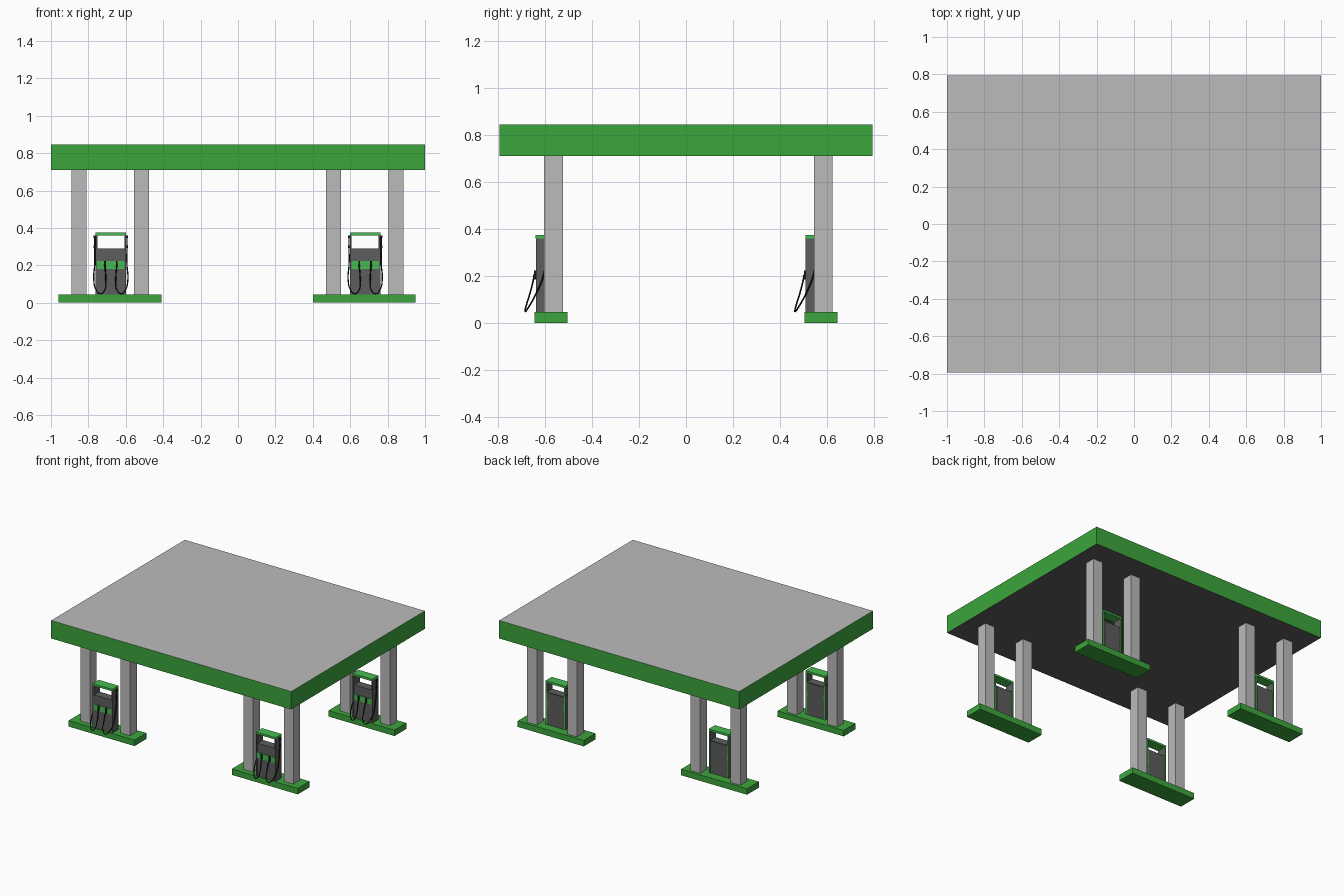
import bpy

if "Cube" in bpy.data.objects:
    bpy.data.objects.remove(bpy.data.objects["Cube"])


def material(name, color):
    m = bpy.data.materials.new(name)
    m.diffuse_color = (*color, 1)
    m.use_nodes = True
    m.node_tree.nodes["Principled BSDF"].inputs["Base Color"].default_value = m.diffuse_color
    return m


GREEN = material("green", (0.045, 0.38, 0.045))
BRIGHT = material("bright_green", (0.06, 0.5, 0.08))
DARK = material("dark_grey", (0.11, 0.11, 0.11))
BLACK = material("black", (0.01, 0.01, 0.01))
GREY = material("light_grey", (0.5, 0.5, 0.5))


def box(name, x, y, z, mat):
    """Box from (min, max) ranges on each axis."""
    bpy.ops.mesh.primitive_cube_add(size=1, location=[(a + b) / 2 for a, b in (x, y, z)])
    o = bpy.context.object
    o.name = name
    o.scale = [b - a for a, b in (x, y, z)]
    bpy.ops.object.transform_apply(location=False, rotation=False, scale=True)
    o.data.materials.append(mat)
    return o


def tube(name, points, radius):
    """Smooth round hose through the points."""
    c = bpy.data.curves.new(name, 'CURVE')
    c.dimensions = '3D'
    c.bevel_depth = radius
    c.bevel_resolution = 1
    c.resolution_u = 6
    c.use_fill_caps = True
    s = c.splines.new('BEZIER')
    s.bezier_points.add(len(points) - 1)
    for bp, p in zip(s.bezier_points, points):
        bp.co = p
        bp.handle_left_type = bp.handle_right_type = 'AUTO'
    o = bpy.data.objects.new(name, c)
    bpy.context.collection.objects.link(o)
    c.materials.append(BLACK)
    bpy.ops.object.select_all(action='DESELECT')
    o.select_set(True)
    bpy.context.view_layer.objects.active = o
    bpy.ops.object.convert(target='MESH')
    return bpy.context.object


# canopy: green fascia, grey top and underside
canopy = box("canopy", (-1, 1), (-0.795, 0.795), (0.71, 0.845), GREEN)
canopy.data.materials.append(GREY)
canopy.data.materials.append(DARK)
for f in canopy.data.polygons:
    if abs(f.normal.z) > 0.5:
        f.material_index = 1 if f.normal.z > 0 else 2


def station(cx, cy, tag):
    """Island with two pillars and one pump facing the front."""
    def part(name, x, y, z, mat):
        return box(f"{name}_{tag}", (cx + x[0], cx + x[1]), (cy + y[0], cy + y[1]), z, mat)

    part("island", (-0.28, 0.27), (-0.07, 0.07), (0, 0.045), GREEN)
    for px, side in ((-0.17, "left"), (0.165, "right")):
        part(f"pillar_{side}", (px - 0.04, px + 0.04), (-0.03, 0.05), (0.045, 0.71), GREY)

    # pump body, upper display, band and cap
    part("pump_body", (-0.073, 0.073), (-0.062, 0.003), (0.045, 0.18), DARK)
    part("pump_band", (-0.073, 0.073), (-0.064, 0.003), (0.18, 0.222), BRIGHT)
    part("pump_display", (-0.073, 0.073), (-0.06, 0.003), (0.222, 0.29), DARK)
    part("pump_back_panel", (-0.066, 0.066), (0.003, 0.005), (0.05, 0.285), DARK)
    part("pump_cap", (-0.082, 0.082), (-0.066, 0.007), (0.36, 0.375), BRIGHT)

    for s, side in ((-1, "left"), (1, "right")):
        def span(a, b):
            return (min(s * a, s * b), max(s * a, s * b))

        # side panels carry the cap, green trim behind
        part(f"pump_side_{side}", span(0.073, 0.082), (-0.065, 0.002), (0.045, 0.36), DARK)
        part(f"pump_trim_{side}", span(0.072, 0.082), (0.002, 0.006), (0.045, 0.36), BRIGHT)

        # nozzle in its holster
        part(f"nozzle_{side}", span(0.027, 0.037), (-0.073, -0.062), (0.185, 0.222), BLACK)
        tube(f"nozzle_spout_{side}", [(cx + s * 0.032, cy - 0.07, 0.205),
                                      (cx + s * 0.032, cy - 0.075, 0.195)], 0.005)

        # hose drooping from nozzle and climbing the pump side
        path = [(0.032, -0.071, 0.2), (0.027, -0.09, 0.125), (0.034, -0.108, 0.065),
                (0.055, -0.11, 0.048), (0.078, -0.095, 0.068), (0.091, -0.066, 0.12),
                (0.086, -0.03, 0.21), (0.086, -0.022, 0.28), (0.086, -0.022, 0.355)]
        tube(f"hose_{side}", [(cx + s * x, cy + y, z) for x, y, z in path], 0.0035)
        for i, z in enumerate((0.3, 0.352)):
            part(f"hose_clamp_{side}_{i}", span(0.08, 0.092), (-0.028, -0.016),
                 (z - 0.007, z + 0.007), BLACK)


for x, sx in ((-0.68, "left"), (0.68, "right")):
    for y, sy in ((-0.575, "front"), (0.575, "back")):
        station(x, y, f"{sy}_{sx}")
